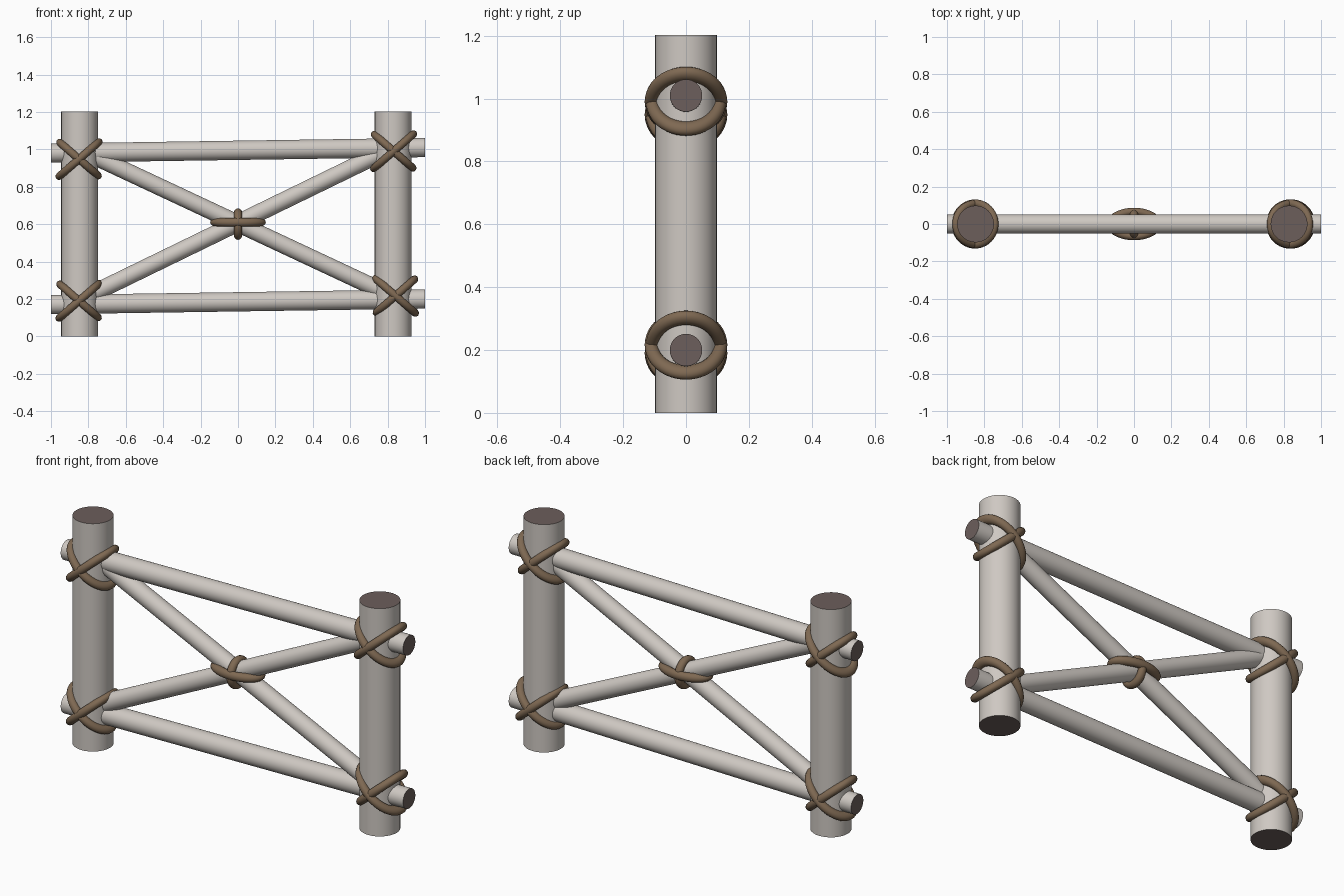
import bpy, math
from mathutils import Vector

if "Cube" in bpy.data.objects:
    bpy.data.objects.remove(bpy.data.objects["Cube"])


def material(name, rgb):
    m = bpy.data.materials.new(name)
    m.diffuse_color = (*rgb, 1)
    m.use_nodes = True
    m.node_tree.nodes["Principled BSDF"].inputs["Base Color"].default_value = m.diffuse_color
    return m


WOOD = material("pale wood", (0.62, 0.58, 0.54))
END = material("cut wood end", (0.15, 0.112, 0.105))
ROPE = material("brown rope", (0.21, 0.14, 0.085))


def smooth(ob):
    bpy.ops.object.select_all(action='DESELECT')
    ob.select_set(True)
    bpy.context.view_layer.objects.active = ob
    bpy.ops.object.shade_smooth_by_angle(angle=math.radians(40))


def pole(name, a, b, r):
    """Round pole between two points with dark cut ends."""
    a, b = Vector(a), Vector(b)
    d = b - a
    bpy.ops.mesh.primitive_cylinder_add(vertices=32, radius=r, depth=d.length)
    ob = bpy.context.object
    ob.name = name
    ob.location = (a + b) / 2
    ob.rotation_euler = (0, math.atan2(d.x, d.z), 0)
    ob.data.materials.append(WOOD)
    ob.data.materials.append(END)
    for p in ob.data.polygons:
        p.material_index = 1 if abs(p.normal.z) > 0.9 else 0
    smooth(ob)


def ring(name, x, z, tilt, major, minor, scale):
    """Rope loop, stretched along its length and tilted in the front plane."""
    bpy.ops.mesh.primitive_torus_add(major_segments=48, minor_segments=14,
                                     major_radius=major, minor_radius=minor)
    ob = bpy.context.object
    ob.name = name
    ob.location = (x, 0, z)
    ob.rotation_euler = (0, math.radians(tilt), 0)
    ob.scale = scale
    ob.data.materials.append(ROPE)
    smooth(ob)


# Upright posts
LX, RX = -0.847, 0.829
pole("left_post", (LX, 0, 0), (LX, 0, 1.203), 0.0985)
pole("right_post", (RX, 0, 0), (RX, 0, 1.203), 0.0985)

# Slightly sloping rails
pole("lower_rail", (-1, 0, 0.17), (1, 0, 0.2), 0.0515)
pole("upper_rail", (-1, 0, 0.98), (1, 0, 1.01), 0.0515)

# Crossed braces, ending inside the posts
pole("falling_brace", (LX, 0, 1.0), (RX, 0, 0.215), 0.046)
pole("rising_brace", (LX, 0, 0.195), (RX, 0, 1.01), 0.046)

# Crossed rope lashings at the corners
corners = {"upper_left": (-0.85, 0.948), "lower_left": (-0.85, 0.19),
           "upper_right": (0.832, 0.99), "lower_right": (0.842, 0.217)}
for key, (x, z) in corners.items():
    front = 1 if key == "lower_right" else -1
    for t in (1, -1):
        s = 1.02 if t == front else 0.99
        ring(f"{key}_lashing_{'falling' if t > 0 else 'rising'}", x, z, 41 * t,
             0.108, 0.021, (1.22 * s, s, 1))

# Lashing where the braces cross
ring("centre_lashing_wide", 0, 0.61, 0, 0.065, 0.02, (1.75, 1.02, 1.15))
ring("centre_lashing_upright", 0, 0.6, 90, 0.064, 0.02, (1, 0.96, 1.05))
